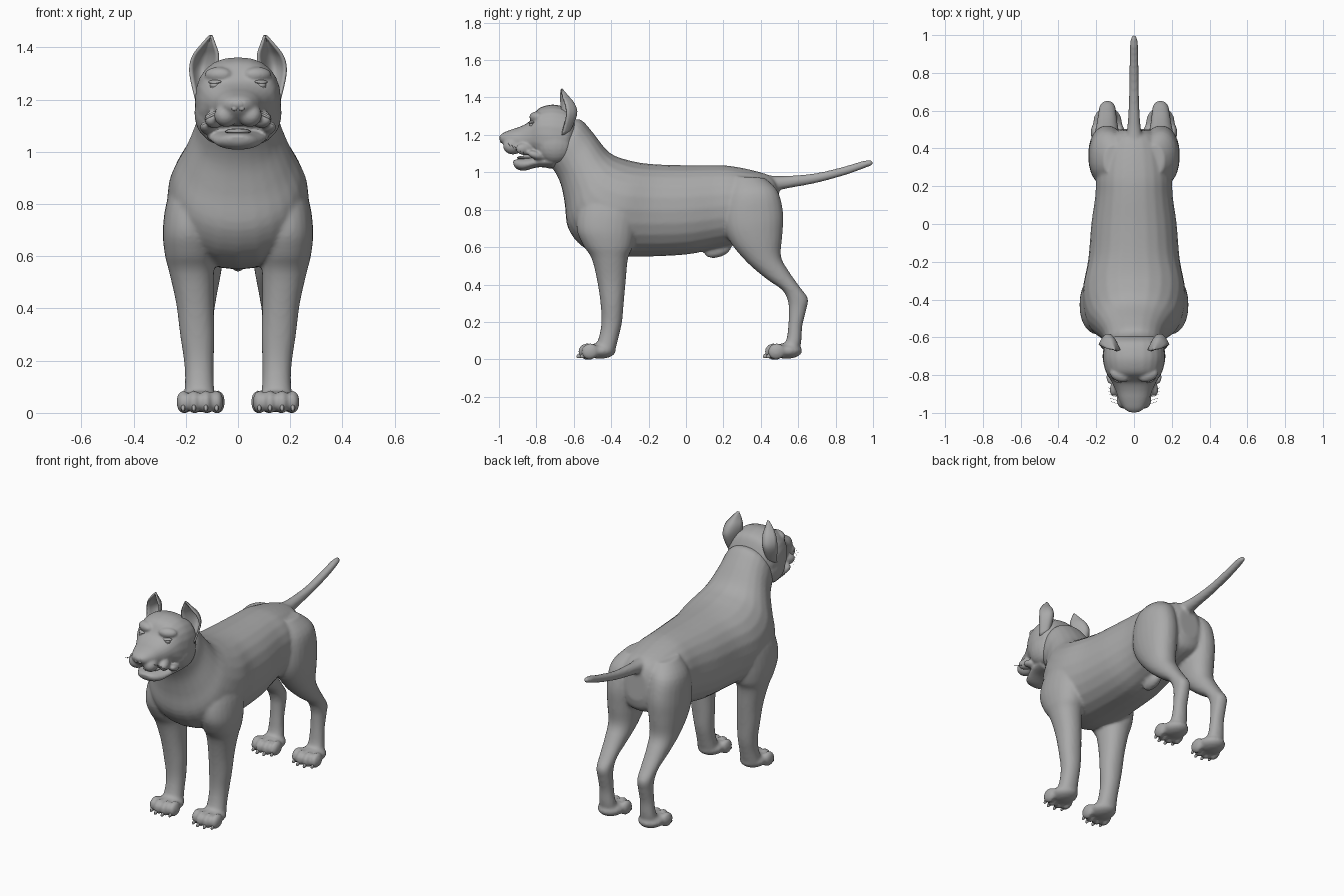
import bpy, bmesh, math
from mathutils import Vector, Matrix

coat = bpy.data.materials.new("grey_coat")
coat.diffuse_color = (0.4, 0.4, 0.4, 1)


def finish(name, bm, voxel=0, smooth=0):
    bmesh.ops.recalc_face_normals(bm, faces=bm.faces)
    me = bpy.data.meshes.new(name)
    bm.to_mesh(me)
    bm.free()
    me.materials.append(coat)
    me.shade_smooth()
    ob = bpy.data.objects.new(name, me)
    bpy.context.collection.objects.link(ob)
    if voxel:
        m = ob.modifiers.new("fuse", 'REMESH')
        m.mode, m.voxel_size, m.use_smooth_shade = 'VOXEL', voxel, True
        s = ob.modifiers.new("soften", 'SMOOTH')
        s.factor, s.iterations = 0.5, smooth
    return ob


def spline(rows, steps=4):
    """Catmull-Rom interpolation through rows of numbers."""
    v = [Vector(r) for r in rows]
    out = []
    for i in range(len(v) - 1):
        a, b, c, d = v[max(i - 1, 0)], v[i], v[i + 1], v[min(i + 2, len(v) - 1)]
        for k in range(steps):
            t = k / steps
            out.append(b + (c - a) * (t / 2) + (2 * a - 5 * b + 4 * c - d) * (t * t / 2)
                       + (3 * b - a - 3 * c + d) * (t ** 3 / 2))
    return out + [v[-1]]


def loft(bm, rings, side=1, n=24, power=0.92):
    """Ring: two opposite points (y, z, y, z), x centre, half width."""
    loops = []
    for y1, z1, y2, z2, xc, w in spline(rings):
        mid, arm = Vector((0, (y1 + y2) / 2, (z1 + z2) / 2)), Vector((0, (y1 - y2) / 2, (z1 - z2) / 2))
        loop = []
        for k in range(n):
            c, s = math.cos(math.tau * k / n), math.sin(math.tau * k / n)
            p = mid + arm * math.copysign(abs(c) ** power, c)
            p.x = side * (xc + w * math.copysign(abs(s) ** power, s))
            loop.append(bm.verts.new(p))
        loops.append(loop)
    for a, b in zip(loops, loops[1:]):
        for k in range(n):
            bm.faces.new((a[k], a[(k + 1) % n], b[(k + 1) % n], b[k]))
    bm.faces.new(loops[0])
    bm.faces.new(loops[-1])


def ball(bm, pos, size, tilt=0, turn=0):
    m = (Matrix.Translation(pos) @ Matrix.Rotation(turn, 4, 'Z') @ Matrix.Rotation(tilt, 4, 'X')
         @ Matrix.Diagonal((*size, 1)))
    bmesh.ops.create_uvsphere(bm, u_segments=20, v_segments=12, radius=1, matrix=m)


# Body: torso and neck, legs, tail, fused into one skin
bm = bmesh.new()
loft(bm, [(-.61, 1.28, -.74, 1.05, 0, .13), (-.56, 1.28, -.70, 1.0, 0, .15),
          (-.50, 1.215, -.668, .93, 0, .165), (-.43, 1.125, -.648, .83, 0, .205),
          (-.38, 1.088, -.63, .70, 0, .245), (-.32, 1.068, -.55, .60, 0, .268),
          (-.25, 1.052, -.42, .555, 0, .27), (-.15, 1.042, -.22, .55, 0, .242),
          (0, 1.038, 0, .56, 0, .226), (.15, 1.038, .15, .59, 0, .205),
          (.25, 1.032, .27, .615, 0, .20), (.38, 1.005, .38, .63, 0, .175),
          (.46, .975, .48, .67, 0, .13), (.495, .92, .505, .74, 0, .07)])
loft(bm, [(.40, .99, .40, .91, 0, .045), (.48, .98, .48, .905, 0, .04), (.56, .982, .565, .918, 0, .031),
          (.70, .996, .705, .945, 0, .026), (.85, 1.032, .858, .987, 0, .024),
          (.95, 1.062, .955, 1.022, 0, .021), (.99, 1.064, .992, 1.036, 0, .014),
          (1.0, 1.056, 1.0, 1.046, 0, .006)])
ball(bm, (0, .17, .585), (.035, .075, .04), 0.3)
for s in (-1, 1):
    # Shoulder and front leg
    loft(bm, [(-.50, .95, -.32, .95, .15, .06), (-.57, .82, -.26, .82, .175, .095),
              (-.585, .70, -.27, .70, .188, .10), (-.55, .61, -.285, .60, .184, .096),
              (-.505, .54, -.31, .54, .178, .086), (-.475, .42, -.322, .42, .165, .072),
              (-.457, .30, -.333, .30, .156, .066), (-.452, .20, -.342, .20, .15, .057),
              (-.465, .12, -.36, .12, .148, .055), (-.49, .05, -.38, .04, .148, .062)], s)
    # Thigh and hind leg
    loft(bm, [(.25, .98, .42, .97, .10, .06), (.22, .88, .49, .90, .135, .092),
              (.20, .74, .52, .78, .142, .10), (.235, .63, .515, .66, .143, .094),
              (.325, .52, .508, .55, .143, .078), (.43, .43, .55, .47, .143, .062),
              (.515, .37, .61, .385, .142, .05), (.545, .31, .652, .325, .141, .045),
              (.55, .25, .643, .265, .14, .042), (.546, .17, .622, .18, .14, .042),
              (.535, .10, .617, .10, .14, .048), (.50, .05, .605, .035, .14, .058)], s)
    # Paws with four toes
    for y, xc in ((-.575, .146), (.422, .14)):
        ball(bm, (s * xc, y + .115, .045), (.077, .085, .042))
        for i, (dx, dy) in enumerate(((-.064, .062), (-.023, .045), (.023, .045), (.064, .062))):
            ball(bm, (s * (xc + dx), y + dy, .042), (.026, .048, .044), 0.25)
finish("body", bm, 0.0095, 5)

# Claws
bm = bmesh.new()
for s in (-1, 1):
    for y, xc in ((-.575, .146), (.422, .14)):
        for dx, dy in ((-.064, .026), (-.023, .007), (.023, .007), (.064, .026)):
            ball(bm, (s * (xc + dx), y + dy, .02), (.008, .02, .012), 0.5)
finish("claws", bm)

# Head: skull with muzzle, lower jaw, cheeks, brows and lips
bm = bmesh.new()
loft(bm, [(-.59, 1.27, -.61, 1.12, 0, .12), (-.625, 1.335, -.645, 1.05, 0, .155),
          (-.69, 1.36, -.72, 1.02, 0, .165), (-.745, 1.358, -.765, 1.035, 0, .158),
          (-.795, 1.335, -.79, 1.065, 0, .145), (-.835, 1.275, -.825, 1.10, 0, .122),
          (-.88, 1.247, -.88, 1.10, 0, .098), (-.93, 1.23, -.93, 1.112, 0, .08),
          (-.975, 1.212, -.97, 1.14, 0, .056), (-.996, 1.195, -.992, 1.165, 0, .032)], power=.85)
loft(bm, [(-.70, 1.10, -.71, 1.02, 0, .125), (-.79, 1.085, -.79, 1.027, 0, .115),
          (-.86, 1.076, -.865, 1.008, 0, .088), (-.905, 1.07, -.905, 1.018, 0, .06),
          (-.925, 1.062, -.922, 1.037, 0, .03)])
for s in (-1, 1):
    ball(bm, (s * .105, -.70, 1.15), (.062, .10, .10))
    ball(bm, (s * .075, -.80, 1.295), (.055, .035, .03), 0, s * .35)
    ball(bm, (s * .045, -.925, 1.14), (.045, .055, .045), 0, s * .4)
    ball(bm, (s * .09, -.855, 1.125), (.032, .06, .035), 0, s * .45)
    ball(bm, (s * .115, -.80, 1.09), (.03, .05, .022), -.3, s * .3)
finish("head", bm, 0.007, 5)

# Eyes with upper and lower lids
bm = bmesh.new()
for s in (-1, 1):
    ball(bm, (s * .088, -.82, 1.255), (.02, .018, .017))
    for dz, tilt in ((.013, .3), (-.013, -.3)):
        ball(bm, (s * .088, -.823, 1.255 + dz), (.027, .016, .007), tilt, s * .45)
finish("eyes", bm)

# Nose pad with nostril wings
bm = bmesh.new()
ball(bm, (0, -.977, 1.183), (.036, .022, .022))
for s in (-1, 1):
    ball(bm, (s * .03, -.968, 1.18), (.017, .022, .019))
    ball(bm, (s * .014, -.984, 1.165), (.012, .012, .009))
finish("nose", bm, 0.004, 2)

# Tongue
bm = bmesh.new()
ball(bm, (0, -.84, 1.078), (.05, .065, .012))
finish("tongue", bm)

# Ears: cupped leaves, open to the front
bm = bmesh.new()
rows = spline([(.10, -.665, 1.24, .160, -.665, 1.20, .04), (.082, -.665, 1.32, .182, -.64, 1.30, .065),
               (.077, -.67, 1.37, .174, -.645, 1.36, .058), (.089, -.672, 1.41, .142, -.66, 1.405, .032),
               (.102, -.668, 1.445, .106, -.666, 1.445, .002)])
for s in (-1, 1):
    grid = []
    for r in rows:
        a, b = Vector(r[:3]), Vector(r[3:6])
        line = []
        for k in range(13):
            u = k / 6 - 1
            p = a.lerp(b, k / 12) + Vector((0, r[6] * (1 - u * u), 0))
            line.append(bm.verts.new((s * p.x, p.y, p.z)))
        grid.append(line)
    for a, b in zip(grid, grid[1:]):
        for k in range(12):
            bm.faces.new((a[k], a[k + 1], b[k + 1], b[k]))
ears = finish("ears", bm)
m = ears.modifiers.new("thickness", 'SOLIDIFY')
m.thickness, m.offset = .01, 0

# Whiskers
cu = bpy.data.curves.new("whiskers", 'CURVE')
cu.dimensions, cu.bevel_depth, cu.bevel_resolution = '3D', .0008, 0
cu.materials.append(coat)
for s in (-1, 1):
    for i in range(5):
        y, z = -.955 + .018 * i, 1.15 - .009 * i
        sp = cu.splines.new('POLY')
        sp.points.add(2)
        for p, (dx, dy, dz) in zip(sp.points, ((.05, 0, 0), (.09, .004, .006), (.125, .016, -.012))):
            p.co = (s * (dx + .003 * i), y + dy, z + dz, 1)
bpy.context.collection.objects.link(bpy.data.objects.new("whiskers", cu))
